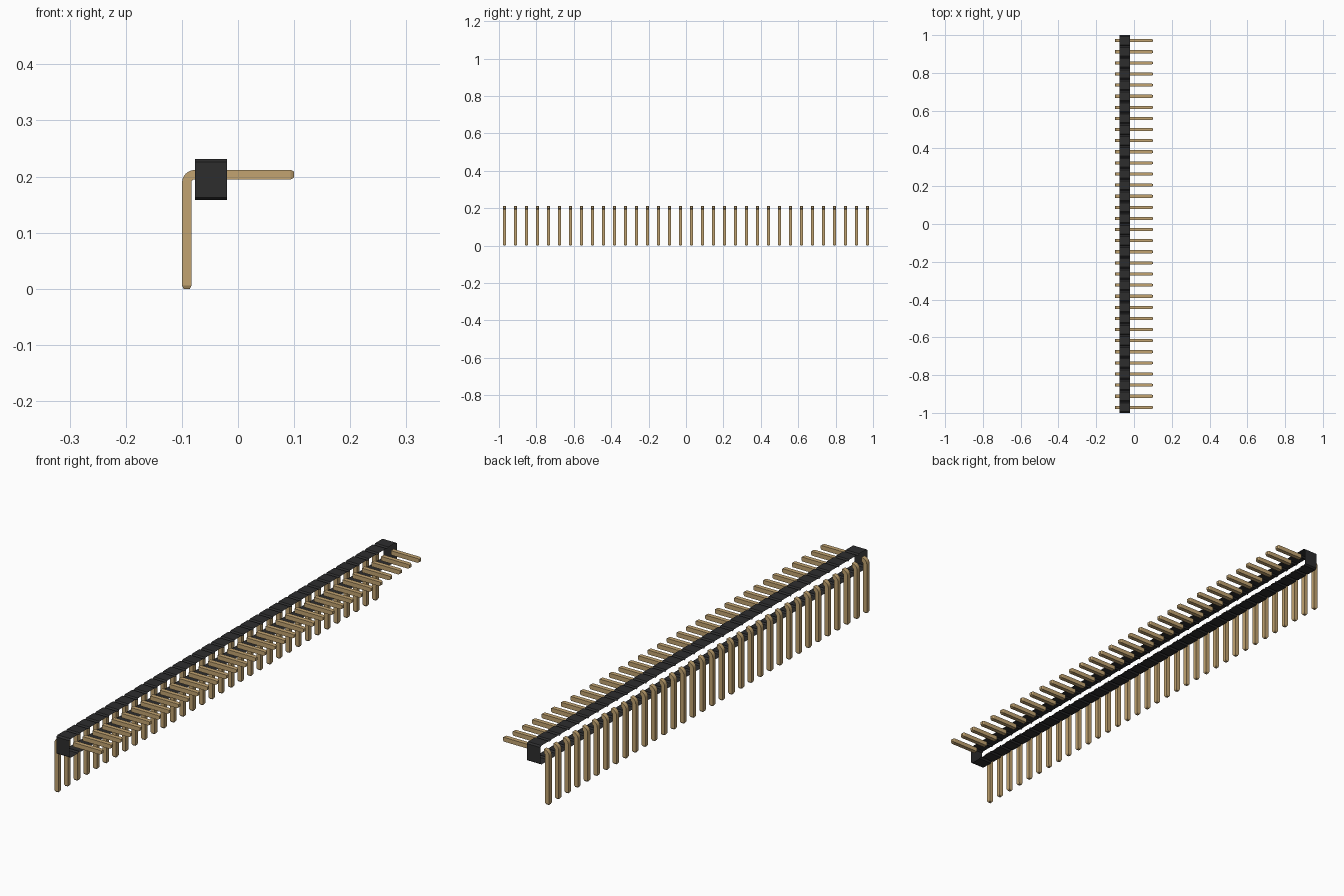
import bpy, bmesh, math

cube = bpy.data.objects.get("Cube")
if cube:
    bpy.data.objects.remove(cube, do_unlink=True)

COUNT = 34
PITCH = 2 / COUNT
HALF = 0.0083               # half thickness of a pin
TIP = 0.0055                # half thickness at the tapered tip
X_BACK, X_FRONT = -0.077, -0.02
Z_LOW, Z_HIGH = 0.158, 0.231
PIN_Z = 0.2035
PIN_X = -0.0915


def material(name, colour):
    m = bpy.data.materials.new(name)
    m.use_nodes = True
    m.diffuse_color = (*colour, 1)
    m.node_tree.nodes["Principled BSDF"].inputs["Base Color"].default_value = (*colour, 1)
    return m


def finish(name, bm, mat):
    bmesh.ops.recalc_face_normals(bm, faces=bm.faces)
    mesh = bpy.data.meshes.new(name)
    bm.to_mesh(mesh)
    bm.free()
    mesh.materials.append(mat)
    obj = bpy.data.objects.new(name, mesh)
    bpy.context.collection.objects.link(obj)
    return obj


def bridge(bm, rings):
    for a, b in zip(rings, rings[1:]):
        for i in range(len(a)):
            j = (i + 1) % len(a)
            bm.faces.new((a[i], a[j], b[j], b[i]))


def pin_row(name, sections, mat):
    """Square rod swept through (x, z, heading, half size), capped at its tip, repeated along y."""
    bm = bmesh.new()
    y0 = -1 + PITCH / 2
    rings = []
    for x, z, heading, h in sections:
        nx, nz = -math.sin(heading) * h, math.cos(heading) * h
        rings.append([bm.verts.new((x + s * nx, y0 + t * h, z + s * nz))
                      for s, t in ((-1, -1), (1, -1), (1, 1), (-1, 1))])
    bridge(bm, rings)
    bm.faces.new(rings[-1])
    obj = finish(name, bm, mat)
    row = obj.modifiers.new("Row", "ARRAY")
    row.count = COUNT
    row.use_relative_offset = False
    row.use_constant_offset = True
    row.constant_offset_displace = (0, PITCH, 0)
    return obj


black = material("black plastic", (0.026, 0.026, 0.027))
gold = material("gold metal", (0.54, 0.37, 0.165))

# Housing: a notched sleeve, open at the front and back of the pins
cut_y, cut_z = 0.007, 0.005
upper = []
for i in range(COUNT):
    y = -1 + i * PITCH
    upper += [(y, Z_HIGH - cut_z), (y + cut_y, Z_HIGH), (y + PITCH - cut_y, Z_HIGH)]
upper.append((1, Z_HIGH - cut_z))
outline = upper + [(y, Z_LOW + Z_HIGH - z) for y, z in reversed(upper)]
bm = bmesh.new()
bridge(bm, [[bm.verts.new((x, y, z)) for y, z in outline] for x in (X_BACK, X_FRONT)])
finish("housing", bm, black)

# Straight mating pins
pin_row("mating_pins", [(X_FRONT, PIN_Z, 0, HALF),
                        (0.094, PIN_Z, 0, HALF),
                        (0.0995, PIN_Z, 0, TIP)], gold)

# Bent solder pins: a quarter turn, then straight down
radius = X_BACK - PIN_X
sections = []
for k in range(7):
    a = math.pi / 2 * (1 + k / 6)
    sections.append((X_BACK + radius * math.cos(a),
                     PIN_Z - radius + radius * math.sin(a), a + math.pi / 2, HALF))
down = math.pi * 1.5
sections += [(PIN_X, 0.0055, down, HALF), (PIN_X, 0, down, TIP)]
bent = pin_row("solder_pins", sections, gold)

# Smooth only the bend
bpy.ops.object.select_all(action="DESELECT")
bent.select_set(True)
bpy.context.view_layer.objects.active = bent
bpy.ops.object.shade_smooth_by_angle(angle=math.radians(25))
